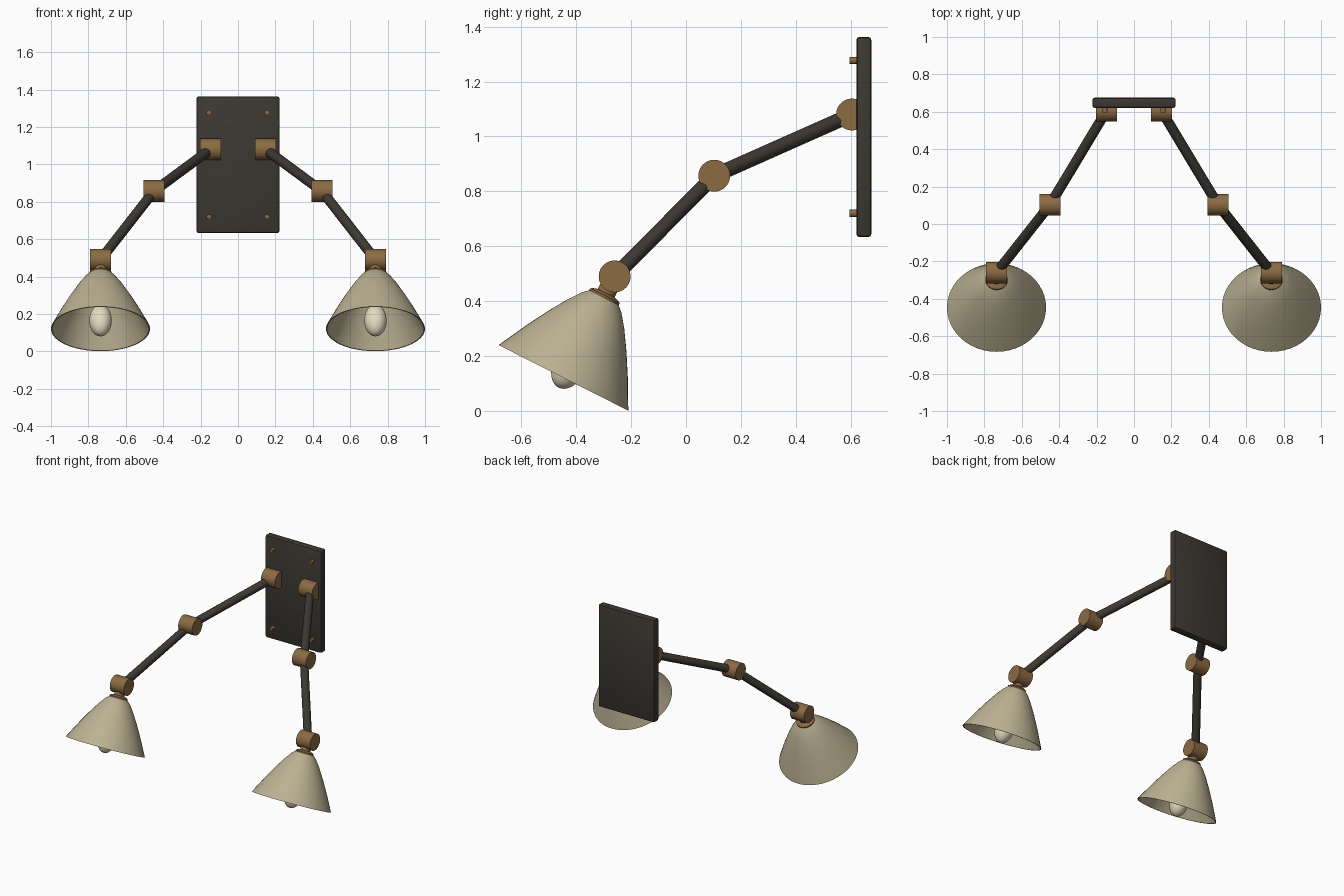
import bpy, bmesh, math
from mathutils import Vector, Matrix

if "Cube" in bpy.data.objects:
    bpy.data.objects.remove(bpy.data.objects["Cube"])


def material(name, rgb):
    m = bpy.data.materials.new(name)
    m.diffuse_color = (*rgb, 1)
    m.use_nodes = True
    m.node_tree.nodes["Principled BSDF"].inputs["Base Color"].default_value = m.diffuse_color
    return m


DARK = material("dark_metal", (0.045, 0.04, 0.032))
BRASS = material("aged_brass", (0.26, 0.145, 0.055))
CREAM = material("cream_enamel", (0.5, 0.44, 0.29))
GLASS = material("bulb_glass", (0.78, 0.7, 0.52))


def finish(name, bm, mat, matrix=Matrix()):
    bmesh.ops.recalc_face_normals(bm, faces=bm.faces)
    mesh = bpy.data.meshes.new(name)
    bm.to_mesh(mesh)
    bm.free()
    mesh.materials.append(mat)
    ob = bpy.data.objects.new(name, mesh)
    ob.matrix_world = matrix
    bpy.context.collection.objects.link(ob)
    bpy.ops.object.select_all(action='DESELECT')
    ob.select_set(True)
    bpy.context.view_layer.objects.active = ob
    bpy.ops.object.shade_smooth_by_angle(angle=math.radians(35))
    return ob


def rod(name, a, b, radius, mat, sides=32):
    a, b = Vector(a), Vector(b)
    bm = bmesh.new()
    bmesh.ops.create_cone(bm, cap_ends=True, segments=sides, radius1=radius,
                          radius2=radius, depth=(b - a).length)
    turn = (b - a).to_track_quat('Z', 'Y').to_matrix().to_4x4()
    return finish(name, bm, mat, Matrix.Translation((a + b) / 2) @ turn)


def lathe(name, profile, mat, matrix, closed=False, steps=48):
    # spin (radius, height) points around local z
    bm = bmesh.new()
    vs = [bm.verts.new((r, 0, z)) for r, z in profile]
    edges = [bm.edges.new(p) for p in zip(vs, vs[1:])]
    if closed:
        edges.append(bm.edges.new((vs[-1], vs[0])))
    bmesh.ops.spin(bm, geom=vs + edges, cent=(0, 0, 0), axis=(0, 0, 1),
                   angle=math.tau, steps=steps, use_duplicate=False)
    bmesh.ops.remove_doubles(bm, verts=bm.verts, dist=1e-5)
    return finish(name, bm, mat, matrix)


# wall plate with softened edges
bm = bmesh.new()
bmesh.ops.create_cube(bm, size=1)
bmesh.ops.scale(bm, vec=(0.444, 0.055, 0.73), verts=bm.verts)
bmesh.ops.bevel(bm, geom=bm.edges[:], offset=0.012, segments=2, profile=0.5,
                affect='EDGES')
finish("wall_plate", bm, DARK, Matrix.Translation((0, 0.648, 0.998)))

# shade wall: outer curve, then inner curve back up
outer = [(0.055, -0.082), (0.082, -0.107), (0.117, -0.154), (0.160, -0.222),
         (0.206, -0.302), (0.265, -0.414)]
inner = [(r - 0.008, z - 0.001) for r, z in reversed(outer[1:-1])]
shade = outer + [(0.259, -0.414)] + inner + [(0.03, -0.088)]

# neck with flange above the shade and lamp socket inside it
neck = [(0, -0.02), (0.034, -0.02), (0.034, -0.068), (0.05, -0.073),
        (0.06, -0.079), (0.06, -0.09), (0.036, -0.094), (0.036, -0.25),
        (0.03, -0.29), (0, -0.29)]

# bulb, elliptical with a narrow base
bulb = [(0, -0.26), (0.024, -0.26)] + [
    (0.06 * math.sin(a), -0.364 + 0.09 * math.cos(a))
    for a in [math.radians(25 + 155 * i / 14) for i in range(14)]] + [(0, -0.454)]

for side, s in (("left", -1), ("right", 1)):
    joints = {"wall": Vector((s * 0.147, 0.605, 1.08)),
              "elbow": Vector((s * 0.449, 0.103, 0.857)),
              "shade": Vector((s * 0.735, -0.26, 0.49))}
    # pivot barrels lying along x
    half = Vector((0.055, 0, 0))
    for label, p in joints.items():
        rod(f"{side}_{label}_joint", p - half, p + half, 0.058, BRASS, 40)
    # two arm tubes
    rod(f"{side}_upper_arm", joints["wall"], joints["elbow"], 0.027, DARK)
    rod(f"{side}_lower_arm", joints["elbow"], joints["shade"], 0.027, DARK)
    # tilted lamp head
    head = Matrix.Translation(joints["shade"]) @ Matrix.Rotation(math.radians(-26.8), 4, 'X')
    lathe(f"{side}_neck", neck, BRASS, head, steps=32)
    lathe(f"{side}_shade", shade, CREAM, head, closed=True)
    lathe(f"{side}_bulb", bulb, GLASS, head, steps=32)
    # plate screws
    for label, z in (("top", 1.277), ("bottom", 0.72)):
        rod(f"{side}_{label}_screw", (s * 0.155, 0.595, z),
            (s * 0.155, 0.63, z), 0.013, BRASS, 16)
